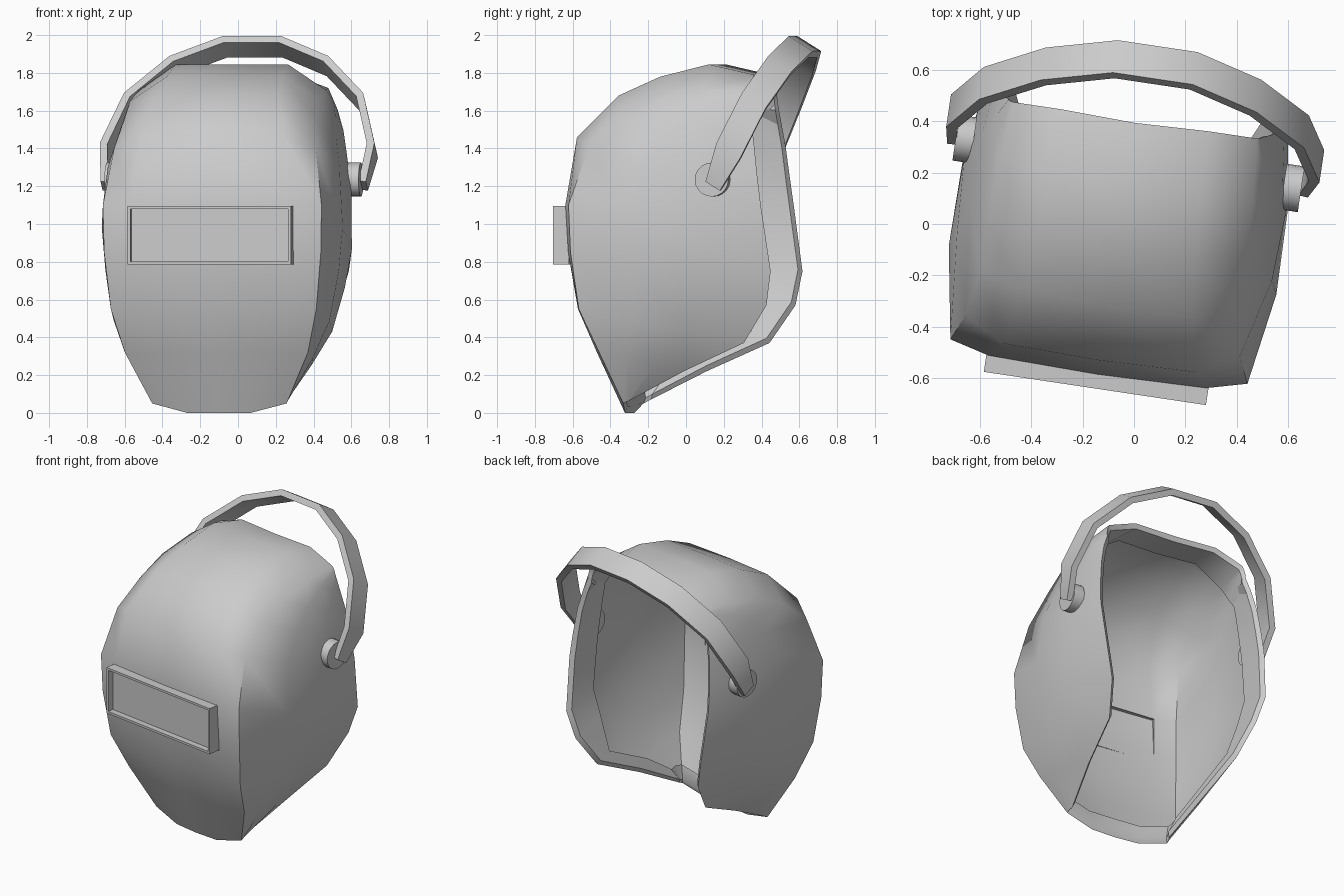
import bpy, bmesh, math
from mathutils import Matrix, Vector

cube = bpy.data.objects.get("Cube")
if cube:
    bpy.data.objects.remove(cube, do_unlink=True)

grey = bpy.data.materials.new("matte_grey")
grey.use_nodes = True
tone = (0.6, 0.6, 0.6, 1)
grey.diffuse_color = tone
grey.node_tree.nodes["Principled BSDF"].inputs["Base Color"].default_value = tone

# The whole mask is turned slightly about the vertical axis
PLACE = Matrix.Rotation(math.radians(-8.5), 4, "Z") @ Matrix.Translation((-0.056, 0, 0))


def finish(name, bm, thickness=0, angle=38):
    """Make an object, thicken it inward if asked, and shade it."""
    mesh = bpy.data.meshes.new(name)
    bm.to_mesh(mesh)
    bm.free()
    mesh.materials.append(grey)
    obj = bpy.data.objects.new(name, mesh)
    bpy.context.collection.objects.link(obj)
    obj.matrix_world = PLACE
    bpy.ops.object.select_all(action="DESELECT")
    obj.select_set(True)
    bpy.context.view_layer.objects.active = obj
    if thickness:
        solid = obj.modifiers.new("thickness", "SOLIDIFY")
        solid.thickness = thickness
        solid.offset = -1
        solid.use_even_offset = True
        bpy.ops.object.modifier_apply(modifier=solid.name)
    bpy.ops.object.shade_smooth_by_angle(angle=math.radians(angle))
    return obj


def add_sheet(bm, rows):
    """Bridge rows of points into a sheet of quads and return its vertices."""
    verts = [[bm.verts.new(p) for p in row] for row in rows]
    for low, high in zip(verts, verts[1:]):
        for j in range(len(low) - 1):
            bm.faces.new((low[j], high[j], high[j + 1], low[j + 1]))
    return verts


def mirrored(half, centre=()):
    """Continue a half row of points across the middle."""
    other = [Vector((-p.x, p.y, p.z)) for p in reversed(half)]
    return half + list(centre) + other


# Shell: each row runs from chin to crown as front point, ridge point, rim point
shell_rows = [
    ((.17, -.31, 0), (.36, -.29, .05), (.35, -.25, .07)),
    ((.3, -.44, .32), (.49, -.4, .32), (.41, .04, .22)),
    ((.38, -.53, .55), (.55, -.5, .55), (.46, .37, .37)),
    ((.43, -.575, .85), (.58, -.54, .85), (.52, .5, .57)),
    ((.43, -.59, 1.1), (.585, -.55, 1.1), (.57, .53, .75)),
    ((.38, -.535, 1.46), (.54, -.45, 1.4), (.59, .48, 1.1)),
    ((.33, -.32, 1.68), (.51, -.27, 1.56), (.58, .46, 1.25)),
    ((.31, -.1, 1.78), (.51, -.08, 1.65), (.56, .44, 1.42)),
    ((.3, .16, 1.845), (.5, .17, 1.71), (.53, .42, 1.55)),
    ((.29, .4, 1.79), (.48, .4, 1.72), (.5, .41, 1.63)),
]
skin = []
for points in shell_rows:
    front, ridge, rim = map(Vector, points)
    middle = Vector((0, front.y - 0.01, front.z))
    bulge = Vector((0.065 * min(1, (rim - ridge).length), 0, 0))
    sides = [ridge.lerp(rim, t) + bulge for t in (2 / 3, 1 / 3)]
    skin.append(mirrored([rim, *sides, ridge, front], [middle]))

bm = bmesh.new()
verts = add_sheet(bm, skin)

# Folded rim: a narrow edge, then a flange running back into the hollow
HEART = Vector((0, 0.1, 0.95))


def sunk(point, depth):
    """Move a point from the skin towards the middle of the hollow."""
    return point + (HEART - point).normalized() * depth


top, end = len(skin) - 1, len(skin[0]) - 1
outline = [(0, j) for j in range(end)] + [(k, end) for k in range(top)]
outline += [(top, j) for j in range(end, 0, -1)] + [(k, 0) for k in range(top, 0, -1)]
fold = []
for k, j in outline:
    point = skin[k][j]
    inside = skin[min(max(k, 1), top - 1)][min(max(j, 1), end - 1)]
    run = 0.21 if point.z > 0.5 else 0.08
    edge = sunk(point, 0.035)
    flange = sunk(edge + (inside - point).normalized() * run, 0.03)
    fold.append((verts[k][j], bm.verts.new(edge), bm.verts.new(flange)))
for i, (a, b, c) in enumerate(fold):
    a0, b0, c0 = fold[i - 1]
    bm.faces.new((a0, a, b, b0))
    bm.faces.new((b0, b, c, c0))
finish("mask_shell", bm)

# Head strap: a flat band arching over the back of the crown
strap_path = [(.71, .24, 1.2), (.735, .33, 1.39), (.64, .455, 1.655),
              (.425, .565, 1.85), (.157, .635, 1.955)]
across = Vector((0, .85, -.53))
edges = [[], []]
path = mirrored([Vector(p) for p in strap_path])
for i, p in enumerate(path):
    width = 0.045 if i in (0, len(path) - 1) else 0.075
    lean = Vector((0.045 * (p.z - 1.2) / 0.75, 0, 0))
    edges[0].append(p + lean - across * width)
    edges[1].append(p + lean + across * width)
bm = bmesh.new()
add_sheet(bm, edges)
finish("head_strap", bm, 0.04)

# Pivot knobs joining the strap to the shell
for side, name in ((1, "left_knob"), (-1, "right_knob")):
    bm = bmesh.new()
    turn = Matrix.Translation((side * 0.645, 0.23, 1.235)) @ Matrix.Rotation(math.pi / 2, 4, "Y")
    bmesh.ops.create_cone(bm, cap_ends=True, segments=20, radius1=0.09, radius2=0.09,
                          depth=0.07, matrix=turn)
    finish(name, bm)

# Viewing window: a raised box, open behind, with a recessed pane
bm = bmesh.new()
box = Matrix.Translation((0, -0.613, 0.94)) @ Matrix.Diagonal((0.875, 0.086, 0.31, 1))
bmesh.ops.create_cube(bm, size=1, matrix=box)
by_depth = sorted(bm.faces, key=lambda f: f.calc_center_median().y)
pane, back = by_depth[0], by_depth[-1]
bmesh.ops.delete(bm, geom=[back], context="FACES_ONLY")
bmesh.ops.inset_region(bm, faces=[pane], thickness=0.022)
recess = bmesh.ops.extrude_discrete_faces(bm, faces=[pane])["faces"]
bmesh.ops.translate(bm, verts=recess[0].verts, vec=(0, 0.04, 0))
finish("window_frame", bm)
